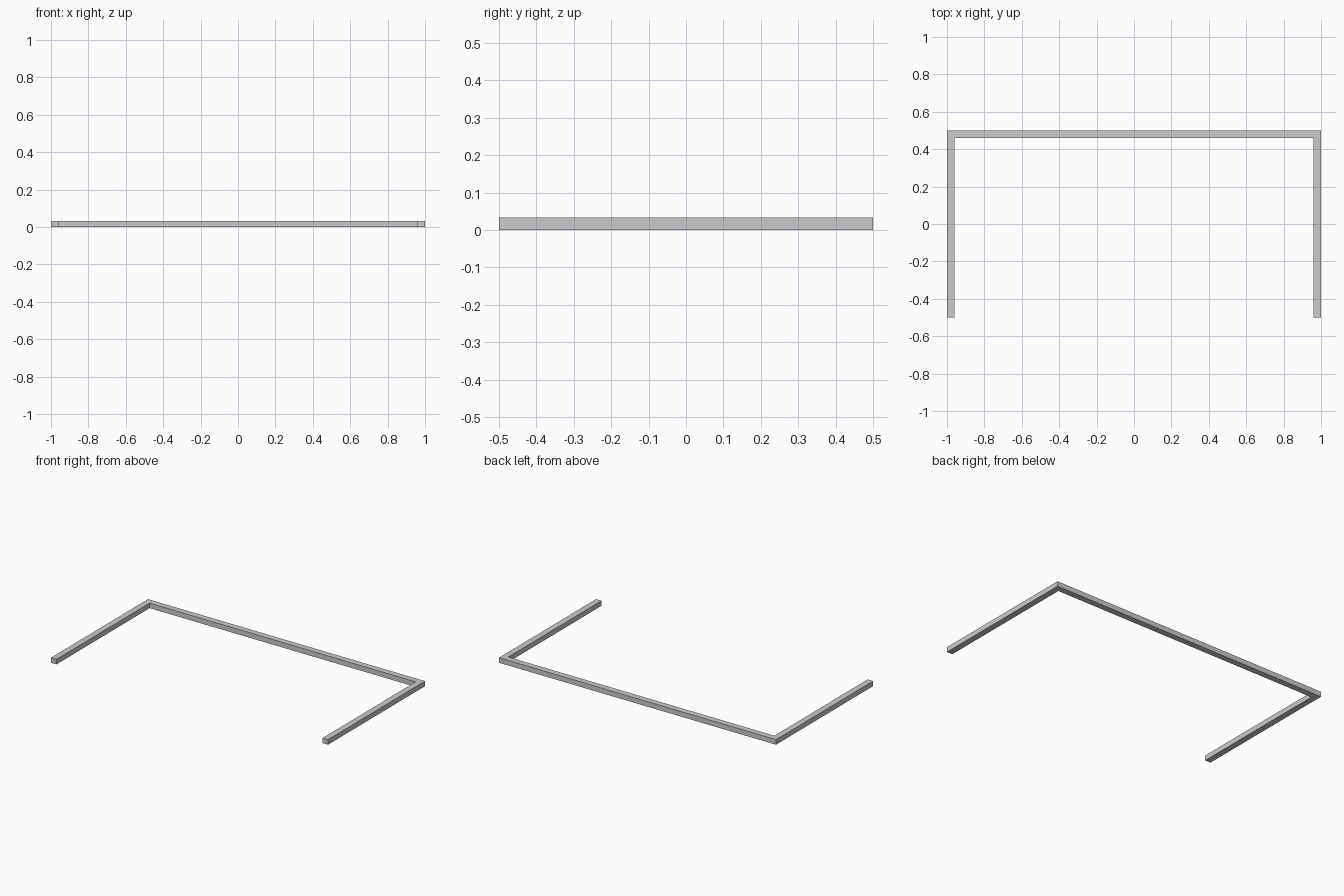
import bpy, bmesh

if "Cube" in bpy.data.objects:
    bpy.data.objects.remove(bpy.data.objects["Cube"])

H = 0.033   # bar height
W = 0.04    # bar width

# U-shaped trim frame: one extruded outline, open towards the front
outline = [(-1, -0.5), (-1 + W, -0.5), (-1 + W, 0.5 - W), (1 - W, 0.5 - W),
           (1 - W, -0.5), (1, -0.5), (1, 0.5), (-1, 0.5)]

bm = bmesh.new()
base = bm.faces.new([bm.verts.new((x, y, 0)) for x, y in outline])
ext = bmesh.ops.extrude_face_region(bm, geom=[base], use_keep_orig=True)
bmesh.ops.translate(bm, vec=(0, 0, H),
                    verts=[v for v in ext["geom"] if isinstance(v, bmesh.types.BMVert)])
bmesh.ops.recalc_face_normals(bm, faces=bm.faces)

mesh = bpy.data.meshes.new("u_frame")
bm.to_mesh(mesh)
bm.free()
bpy.context.collection.objects.link(bpy.data.objects.new("u_frame", mesh))
